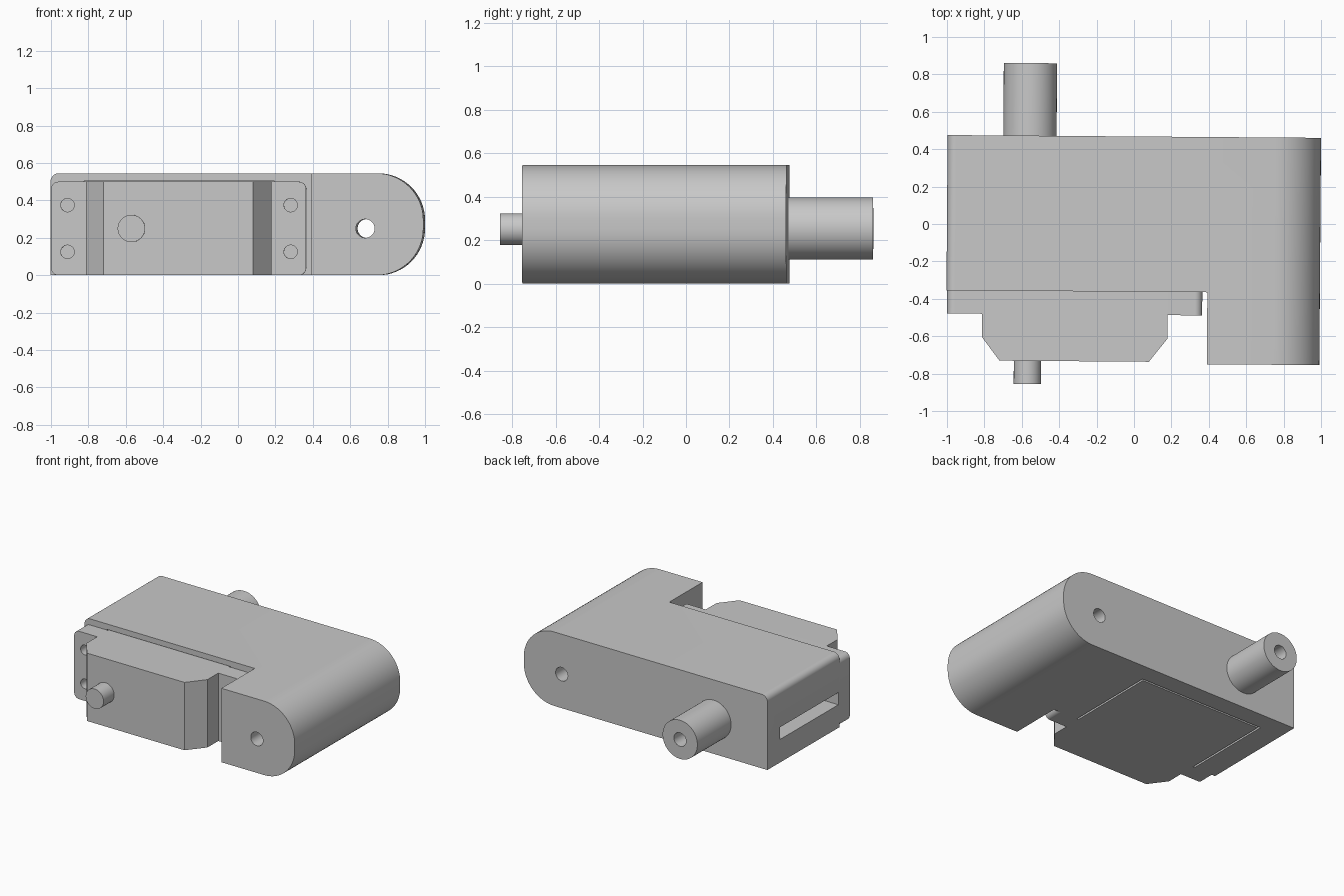
import bpy, bmesh, math
from mathutils import Vector

cube = bpy.data.objects.get("Cube")
if cube:
    bpy.data.objects.remove(cube, do_unlink=True)

grey = bpy.data.materials.new("light grey")
grey.use_nodes = True
grey.diffuse_color = (0.58, 0.58, 0.58, 1)
grey.node_tree.nodes["Principled BSDF"].inputs["Base Color"].default_value = (0.58, 0.58, 0.58, 1)

SKEW = -0.0075  # slight turn of the whole assembly about z
parts = []


def prism(name, points, low, high, axis):
    """Extrude a 2D outline along y (outline in x, z) or z (outline in x, y)."""
    bm = bmesh.new()
    place = (lambda p: (p[0], low, p[1])) if axis == "y" else (lambda p: (p[0], p[1], low))
    face = bm.faces.new([bm.verts.new(place(p)) for p in points])
    grown = bmesh.ops.extrude_face_region(bm, geom=[face])
    shift = Vector((0, high - low, 0)) if axis == "y" else Vector((0, 0, high - low))
    bmesh.ops.translate(bm, vec=shift, verts=[v for v in grown["geom"] if isinstance(v, bmesh.types.BMVert)])
    bmesh.ops.recalc_face_normals(bm, faces=bm.faces)
    mesh = bpy.data.meshes.new(name)
    bm.to_mesh(mesh)
    bm.free()
    mesh.materials.append(grey)
    obj = bpy.data.objects.new(name, mesh)
    bpy.context.collection.objects.link(obj)
    return obj


def rounded(x0, x1, z0, z1, radii, steps=16):
    """Rectangle outline; radii go bottom left, bottom right, top right, top left."""
    corners = [(x0, z0, 1, 1), (x1, z0, -1, 1), (x1, z1, -1, -1), (x0, z1, 1, -1)]
    out = []
    for i, ((x, z, sx, sz), r) in enumerate(zip(corners, radii)):
        if r == 0:
            out.append((x, z))
            continue
        for k in range(steps + 1):
            a = math.pi + (i + k / steps) * math.pi / 2
            out.append((x + sx * r + r * math.cos(a), z + sz * r + r * math.sin(a)))
    return out


def box(name, x0, x1, y0, y1, z0, z1):
    return prism(name, rounded(x0, x1, z0, z1, (0, 0, 0, 0)), y0, y1, "y")


def rod(name, x, z, r, y0, y1, sides=48):
    ring = [(x + r * math.cos(2 * math.pi * k / sides), z + r * math.sin(2 * math.pi * k / sides))
            for k in range(sides)]
    return prism(name, ring, y0, y1, "y")


def cut(target, cutter, mode="DIFFERENCE"):
    """Apply a boolean and discard the helper."""
    cutter.hide_render = True
    bpy.context.view_layer.objects.active = target
    mod = target.modifiers.new("cut", "BOOLEAN")
    mod.operation, mod.solver, mod.object = mode, "EXACT", cutter
    bpy.ops.object.modifier_apply(modifier=mod.name)
    bpy.data.objects.remove(cutter, do_unlink=True)


# Housing: round-ended bar with a notch that leaves the forward arm
housing = prism("housing", rounded(-1.0, 0.9965, 0, 0.545, (0, 0.25, 0.25, 0.045)), -0.747, 0.468, "y")
cut(housing, box("notch", -1.5, 0.395, -1.0, -0.362, -0.5, 1.0))

# Rear spigot joined to the housing
cut(housing, rod("rear_spigot", -0.56, 0.253, 0.1425, 0.42, 0.856, 64), "UNION")

# Motor pocket open at the front and underside, end slot, bores
cut(housing, box("pocket", -0.822, 0.198, -0.5, 0.33, -0.2, 0.505))
cut(housing, box("end_slot", -1.2, -0.8, -0.35, 0.32, 0.17, 0.26))
cut(housing, rod("arm_bore", 0.686, 0.25, 0.05, -1.0, 1.0))
cut(housing, rod("spigot_bore", -0.56, 0.253, 0.05, 0.3, 1.0))
parts.append(housing)

# Motor body with chamfered nose
body = prism("motor_body", [(-0.808, 0.316), (-0.808, -0.611), (-0.714, -0.736),
                            (0.085, -0.736), (0.184, -0.611), (0.184, 0.316)], 0, 0.5, "z")
parts.append(body)

# Mounting flanges with two screw holes each
outline = rounded(-0.9965, 0.368, 0, 0.5, (0.04,) * 4)
flange = prism("mounting_flange", outline, -0.486, -0.362, "y")
for x in (-0.908, 0.285):
    for z in (0.125, 0.375):
        cut(flange, rod("screw_hole", x, z, 0.036, -0.7, -0.2, 32))
parts.append(flange)

# Output shaft
parts.append(rod("output_shaft", -0.564, 0.25, 0.073, -0.859, -0.72))

# Shade and turn everything together
bpy.ops.object.select_all(action="DESELECT")
for obj in parts:
    obj.rotation_euler.z = SKEW
    obj.select_set(True)
bpy.context.view_layer.objects.active = housing
bpy.ops.object.shade_smooth_by_angle(angle=math.radians(30))
